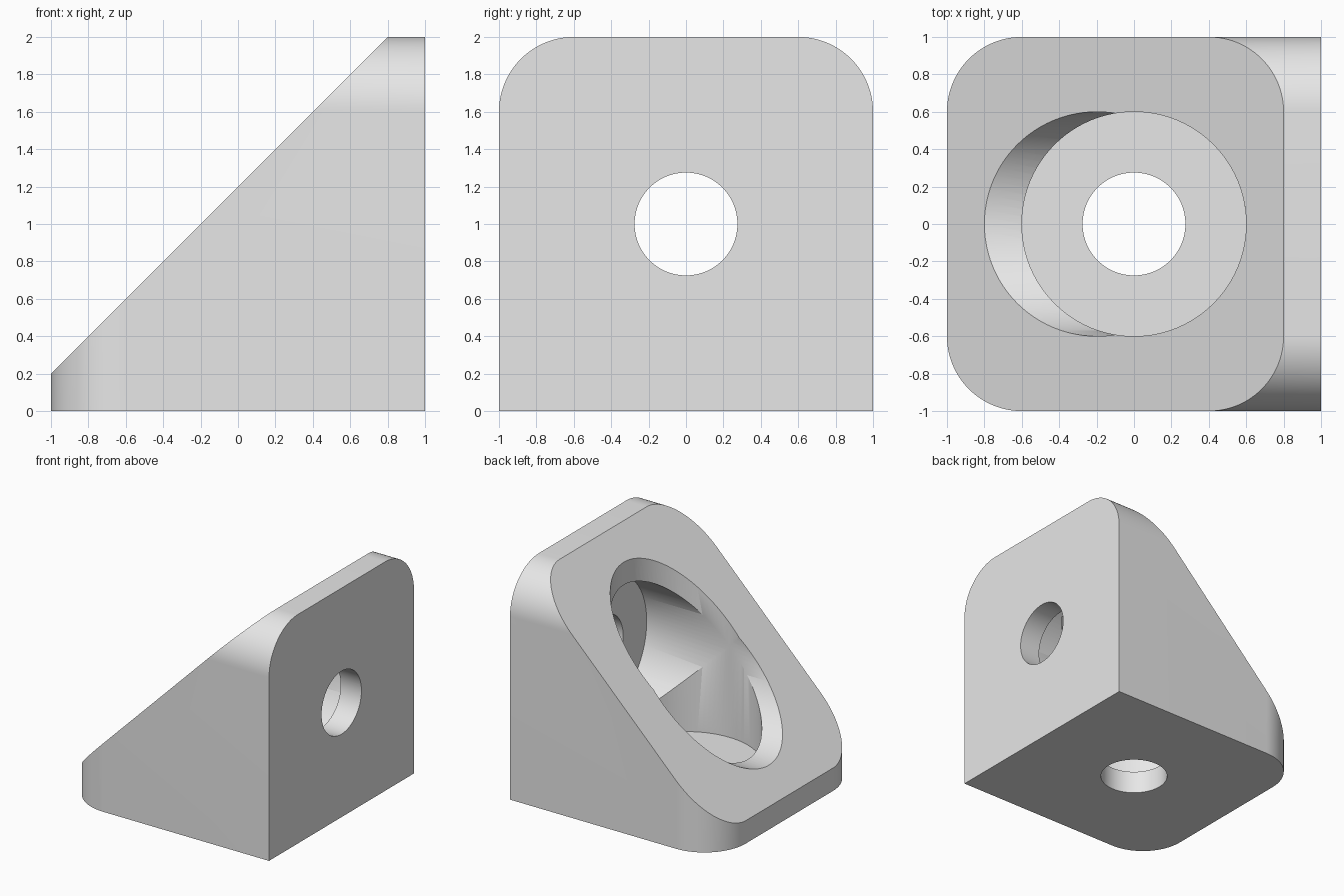
import bpy, bmesh, math
from mathutils import Matrix, Vector

default = bpy.data.objects.get("Cube")
if default:
    bpy.data.objects.remove(default, do_unlink=True)

WALL = 0.2        # plate thickness
CORNER = 0.4      # outer corner radius
BORE = 0.6        # large recess radius
HOLE = 0.275      # bolt hole radius

grey = bpy.data.materials.new("plain grey")
grey.use_nodes = True
colour = (0.8, 0.8, 0.8, 1)
grey.diffuse_color = colour
grey.node_tree.nodes["Principled BSDF"].inputs["Base Color"].default_value = colour


def to_object(name, bm):
    bmesh.ops.recalc_face_normals(bm, faces=bm.faces)
    mesh = bpy.data.meshes.new(name)
    bm.to_mesh(mesh)
    bm.free()
    mesh.materials.append(grey)
    obj = bpy.data.objects.new(name, mesh)
    bpy.context.collection.objects.link(obj)
    return obj


def cylinder(name, radius, start, end):
    """Cylinder running between two points."""
    start, end = Vector(start), Vector(end)
    axis = end - start
    turn = axis.to_track_quat('Z', 'Y').to_matrix().to_4x4()
    bm = bmesh.new()
    bmesh.ops.create_cone(bm, cap_ends=True, segments=96, radius1=radius,
                          radius2=radius, depth=axis.length,
                          matrix=Matrix.Translation((start + end) / 2) @ turn)
    return to_object(name, bm)


# Wedge body: side profile pulled across the width
bm = bmesh.new()
profile = [(-1, 0), (1, 0), (1, 2), (1 - WALL, 2), (-1, WALL)]
side = bm.faces.new([bm.verts.new((x, -1, z)) for x, z in profile])
pulled = bmesh.ops.extrude_face_region(bm, geom=[side])
bmesh.ops.translate(bm, vec=(0, 2, 0),
                    verts=[v for v in pulled["geom"] if isinstance(v, bmesh.types.BMVert)])
bmesh.ops.recalc_face_normals(bm, faces=bm.faces)


# Round the toe corners and the top corners of the wall
def is_corner(edge):
    a, b = (v.co for v in edge.verts)
    if abs(a.y - b.y) > 0.01:
        return False
    return (a.x + b.x) / 2 < -0.99 or (a.z + b.z) / 2 > 1.99


bmesh.ops.bevel(bm, geom=[e for e in bm.edges if is_corner(e)], offset=CORNER,
                offset_type='OFFSET', segments=24, profile=0.5,
                affect='EDGES', clamp_overlap=False)
bracket = to_object("corner_bracket", bm)

# Recesses and bolt holes through the base and the wall
cutters = [
    cylinder("base_recess", BORE, (0, 0, WALL), (0, 0, 3)),
    cylinder("wall_recess", BORE, (1 - WALL, 0, 1), (-2, 0, 1)),
    cylinder("base_hole", HOLE, (0, 0, -0.5), (0, 0, 0.5)),
    cylinder("wall_hole", HOLE, (1.5, 0, 1), (0.5, 0, 1)),
]
bpy.context.view_layer.objects.active = bracket
bracket.select_set(True)
for cutter in cutters:
    cutter.hide_render = True
    cut = bracket.modifiers.new(cutter.name, 'BOOLEAN')
    cut.operation = 'DIFFERENCE'
    cut.solver = 'EXACT'
    cut.object = cutter
    bpy.ops.object.modifier_apply(modifier=cut.name)
    bpy.data.objects.remove(cutter, do_unlink=True)

bpy.ops.object.shade_smooth_by_angle(angle=math.radians(30))
